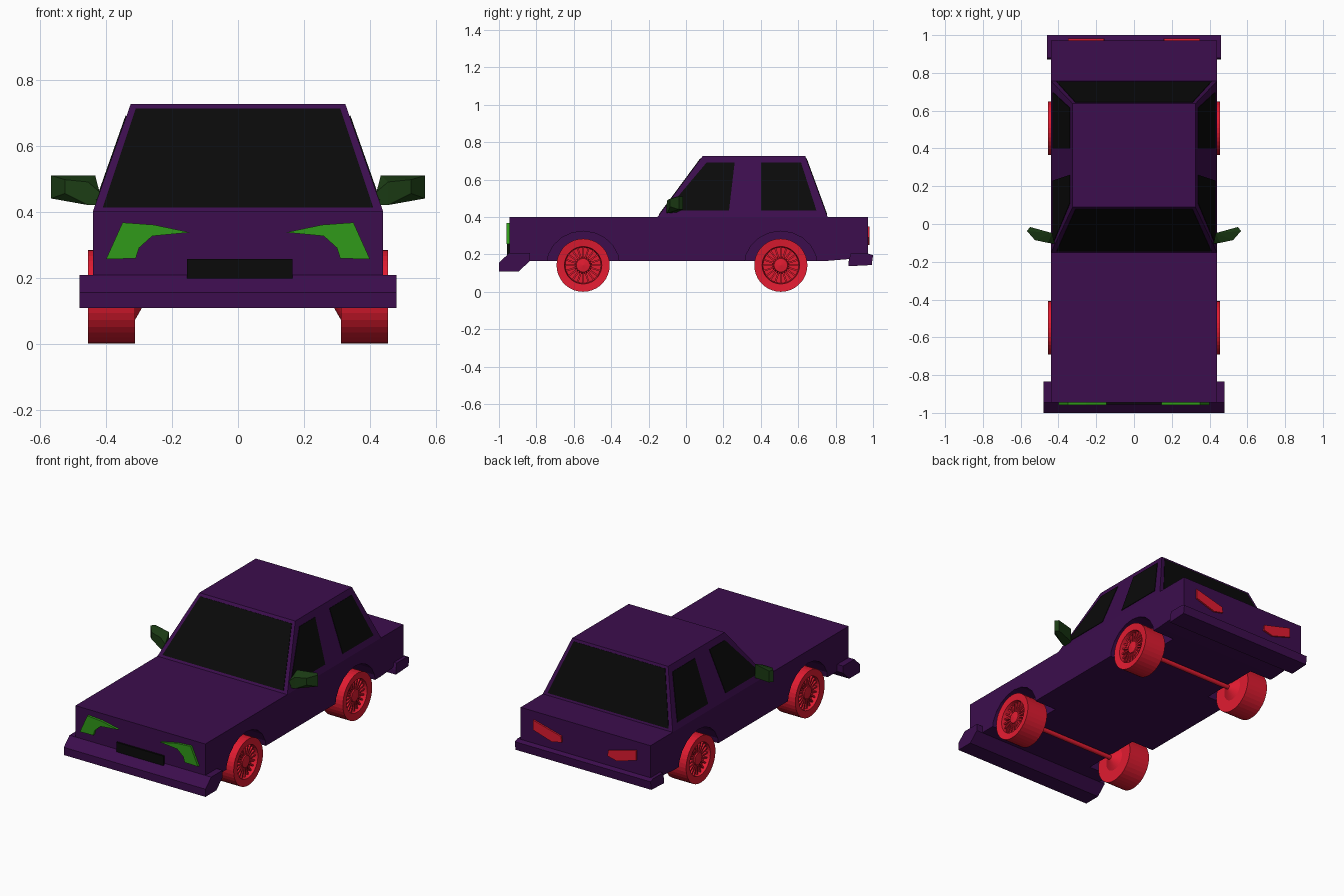
import bpy, bmesh, math
from mathutils import Vector, Matrix

if "Cube" in bpy.data.objects:
    bpy.data.objects.remove(bpy.data.objects["Cube"])


def material(name, rgb):
    m = bpy.data.materials.new(name)
    m.diffuse_color = (*rgb, 1)
    m.use_nodes = True
    m.node_tree.nodes["Principled BSDF"].inputs["Base Color"].default_value = m.diffuse_color
    return m


PURPLE = material("purple_paint", (0.045, 0.004, 0.075))
RED = material("red", (0.75, 0.011, 0.03))
GREEN = material("green_lamp", (0.03, 0.32, 0.01))
DARK_GREEN = material("dark_green", (0.011, 0.045, 0.007))
BLACK = material("black_glass", (0.003, 0.003, 0.003))


def finish(name, bm, mat, mirror=False):
    bmesh.ops.recalc_face_normals(bm, faces=bm.faces)
    me = bpy.data.meshes.new(name)
    bm.to_mesh(me)
    bm.free()
    me.materials.append(mat)
    ob = bpy.data.objects.new(name, me)
    bpy.context.collection.objects.link(ob)
    if mirror:
        ob.modifiers.new("mirror", 'MIRROR')
    return ob


def slab(name, pts, offset, mat, mirror=False):
    """Polygon extruded along an offset vector."""
    bm = bmesh.new()
    face = bm.faces.new([bm.verts.new(p) for p in pts])
    ext = bmesh.ops.extrude_face_region(bm, geom=[face], use_keep_orig=True)
    vs = [g for g in ext['geom'] if isinstance(g, bmesh.types.BMVert)]
    bmesh.ops.translate(bm, verts=vs, vec=offset)
    return finish(name, bm, mat, mirror)


def side_profile(name, yz, half, mat):
    return slab(name, [(-half, y, z) for y, z in yz], (2 * half, 0, 0), mat)


def hull(name, pts, mat, mirror=False):
    bm = bmesh.new()
    for p in pts:
        bm.verts.new(p)
    bmesh.ops.convex_hull(bm, input=bm.verts)
    bmesh.ops.dissolve_limit(bm, angle_limit=0.01, verts=bm.verts, edges=bm.edges)
    return finish(name, bm, mat, mirror)


AXLES = {"front": -0.55, "rear": 0.507}
WHEEL_Z, WHEEL_R = 0.142, 0.142

# Lower body with wheel wells cut out
body = side_profile("body", [(-0.945, 0.165), (0.75, 0.165), (0.87, 0.175), (0.972, 0.175),
                             (0.972, 0.4), (-0.945, 0.4)], 0.44, PURPLE)
for y in AXLES.values():
    for s in (-1, 1):
        n = 20
        ring = [(s * 0.29, y + 0.195 * math.cos(a), WHEEL_Z + 0.182 * math.sin(a))
                for a in (2 * math.pi * i / n for i in range(n))]
        cutter = slab("wheel_well_cutter", ring, (s * 0.3, 0, 0), PURPLE)
        cutter.hide_render = True
        mod = body.modifiers.new("well", 'BOOLEAN')
        mod.operation, mod.solver, mod.object = 'DIFFERENCE', 'EXACT', cutter
        bpy.context.view_layer.objects.active = body
        bpy.ops.object.modifier_apply(modifier=mod.name)
        bpy.data.objects.remove(cutter)

# Cabin: tapered block
Z0, Z1 = 0.4, 0.727
BASE = (0.44, -0.152, 0.757)
ROOF = (0.325, 0.09, 0.637)
hull("cabin", [(s * w, y, z) for (w, a, b), z in ((BASE, Z0), (ROOF, Z1))
               for s in (-1, 1) for y in (a, b)], PURPLE)


def on_cabin(i, z):
    t = (z - Z0) / (Z1 - Z0)
    return BASE[i] + (ROOF[i] - BASE[i]) * t


# Windscreen and rear window
for name, i, s in (("windscreen", 1, -1), ("rear_window", 2, 1)):
    pts = [(x, on_cabin(i, z), z) for x, z in
           ((-0.41, 0.412), (0.41, 0.412), (0.31, 0.712), (-0.31, 0.712))]
    slab(name, pts, (0, s * 0.003, 0.001), BLACK)

# Side windows
for name, yz in (("front_side_window", [(-0.105, 0.435), (0.23, 0.435), (0.26, 0.69), (0.11, 0.69)]),
                 ("rear_side_window", [(0.4, 0.435), (0.697, 0.435), (0.615, 0.69), (0.4, 0.69)])):
    slab(name, [(on_cabin(0, z), y, z) for y, z in yz], (0.003, 0, 0.001), BLACK, True)

# Bumpers
side_profile("front_bumper", [(-1, 0.108), (-1, 0.155), (-0.945, 0.208), (-0.835, 0.208),
                              (-0.835, 0.165), (-0.895, 0.108)], 0.48, PURPLE)
side_profile("rear_bumper", [(0.87, 0.137), (0.993, 0.143), (1, 0.195), (0.975, 0.204),
                             (0.88, 0.204), (0.87, 0.165)], 0.46, PURPLE)

# Lamps
slab("headlights", [(x, -0.944, z) for x, z in
     ((0.4, 0.256), (0.35, 0.367), (0.255, 0.36), (0.145, 0.337),
      (0.26, 0.326), (0.3, 0.29), (0.31, 0.258))], (0, -0.015, 0), GREEN, True)
slab("tail_lights", [(x, 0.97, z) for x, z in
     ((0.35, 0.35), (0.35, 0.29), (0.22, 0.25), (0.155, 0.265), (0.16, 0.3))],
     (0, 0.012, 0), RED, True)

# Blank number plate
slab("number_plate", [(x, -0.944, z) for x, z in
     ((-0.155, 0.195), (0.165, 0.195), (0.165, 0.256), (-0.155, 0.256))],
     (0, -0.012, 0), BLACK)

# Wing mirrors
hull("wing_mirrors", [(x, y, z) for x, y, lo, hi in
     ((0.567, -0.037, 0.44, 0.51), (0.55, -0.016, 0.44, 0.51), (0.525, -0.085, 0.455, 0.497),
      (0.455, -0.1, 0.42, 0.49), (0.42, -0.105, 0.42, 0.46), (0.433, -0.048, 0.425, 0.51))
     for z in (lo, hi)], DARK_GREEN, True)

# Wheels with axle: lathed half profile (x, radius), spokes, mirrored
PROFILE = [(0, 0.014), (0.28, 0.014), (0.312, 0.07), (0.312, WHEEL_R), (0.455, WHEEL_R),
           (0.45, 0.1), (0.415, 0.095), (0.415, 0.045), (0.44, 0.036), (0.445, 0)]
for end, y in AXLES.items():
    bm = bmesh.new()
    vs = [bm.verts.new((x, 0, -r)) for x, r in PROFILE]
    es = [bm.edges.new(p) for p in zip(vs, vs[1:])]
    bmesh.ops.spin(bm, geom=vs + es, cent=(0, 0, 0), axis=(1, 0, 0),
                   angle=2 * math.pi, steps=36)
    bmesh.ops.remove_doubles(bm, verts=bm.verts, dist=1e-4)
    for k in range(20):
        m = (Matrix.Rotation(2 * math.pi * k / 20, 4, 'X') @ Matrix.Translation((0.424, 0, 0.068))
             @ Matrix.Diagonal((0.02, 0.009, 0.064, 1)))
        bmesh.ops.create_cube(bm, size=1, matrix=m)
    bmesh.ops.translate(bm, verts=bm.verts, vec=Vector((0, y, WHEEL_Z)))
    finish(end + "_wheels_and_axle", bm, RED, True)
